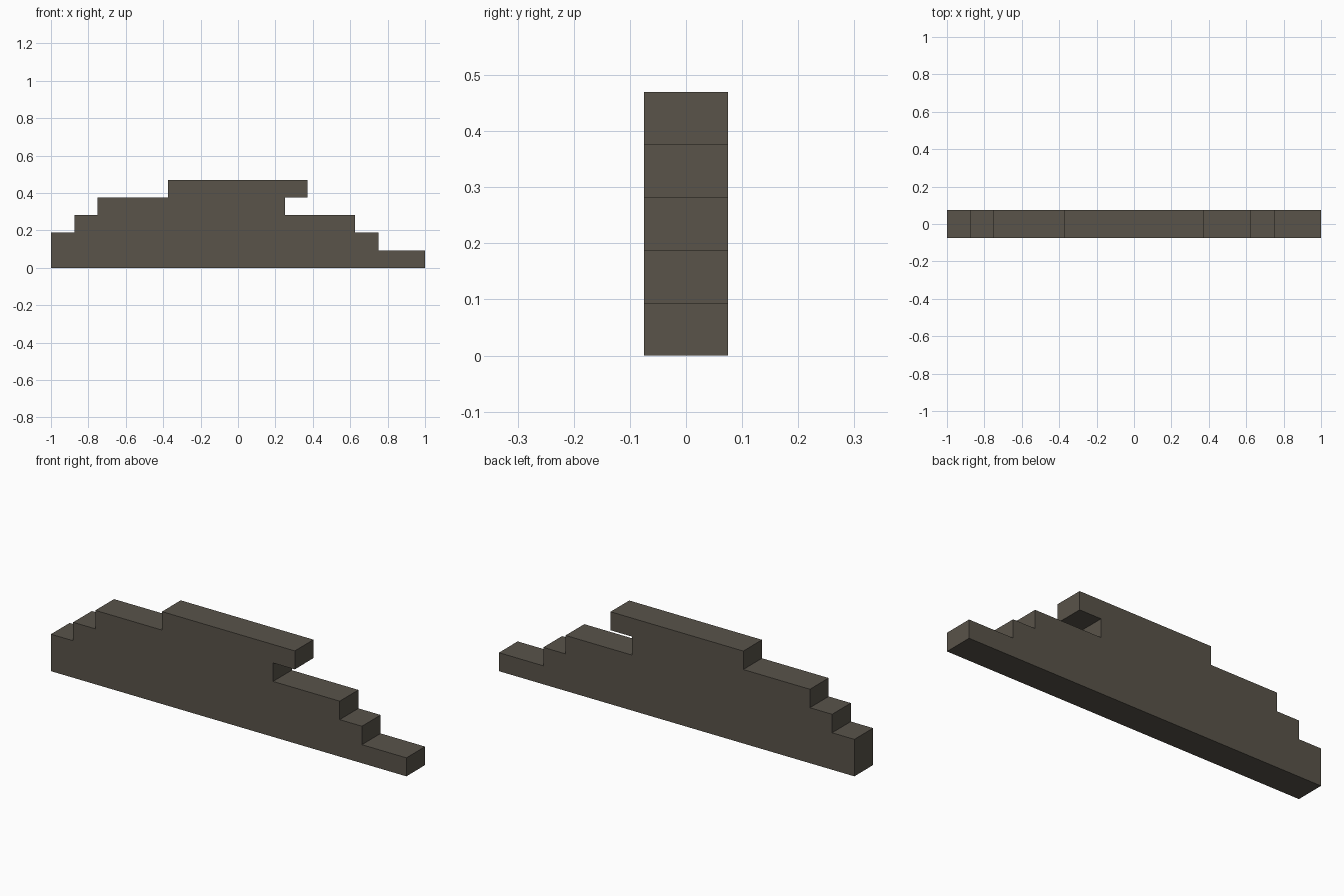
import bpy
import bmesh
from mathutils import Vector

if "Cube" in bpy.data.objects:
    bpy.data.objects.remove(bpy.data.objects["Cube"])

DEPTH = 0.15    # total thickness along y
H = 0.094       # height of one course

stone = bpy.data.materials.new("dark_stone")
stone.diffuse_color = (0.100, 0.087, 0.068, 1.0)
stone.use_nodes = True
stone.node_tree.nodes["Principled BSDF"].inputs["Base Color"].default_value = stone.diffuse_color

# Stepped outline, counter-clockwise seen from the front: (x, course level)
outline = [
    (-1.0, 0), (1.0, 0), (1.0, 1), (0.75, 1), (0.75, 2), (0.625, 2),
    (0.625, 3), (0.25, 3), (0.25, 4), (0.372, 4), (0.372, 5),   # notch under the overhang
    (-0.375, 5), (-0.375, 4), (-0.75, 4), (-0.75, 3),
    (-0.875, 3), (-0.875, 2), (-1.0, 2),
]

# Extrude the outline from front to back
bm = bmesh.new()
front = bm.faces.new([bm.verts.new((x, -DEPTH / 2, n * H)) for x, n in outline])
result = bmesh.ops.extrude_face_region(bm, geom=[front], use_keep_orig=True)
back_verts = [g for g in result["geom"] if isinstance(g, bmesh.types.BMVert)]
bmesh.ops.translate(bm, verts=back_verts, vec=Vector((0, DEPTH, 0)))
bmesh.ops.recalc_face_normals(bm, faces=bm.faces)

mesh = bpy.data.meshes.new("stepped_wall")
bm.to_mesh(mesh)
bm.free()
mesh.materials.append(stone)
wall = bpy.data.objects.new("stepped_wall", mesh)
bpy.context.collection.objects.link(wall)
